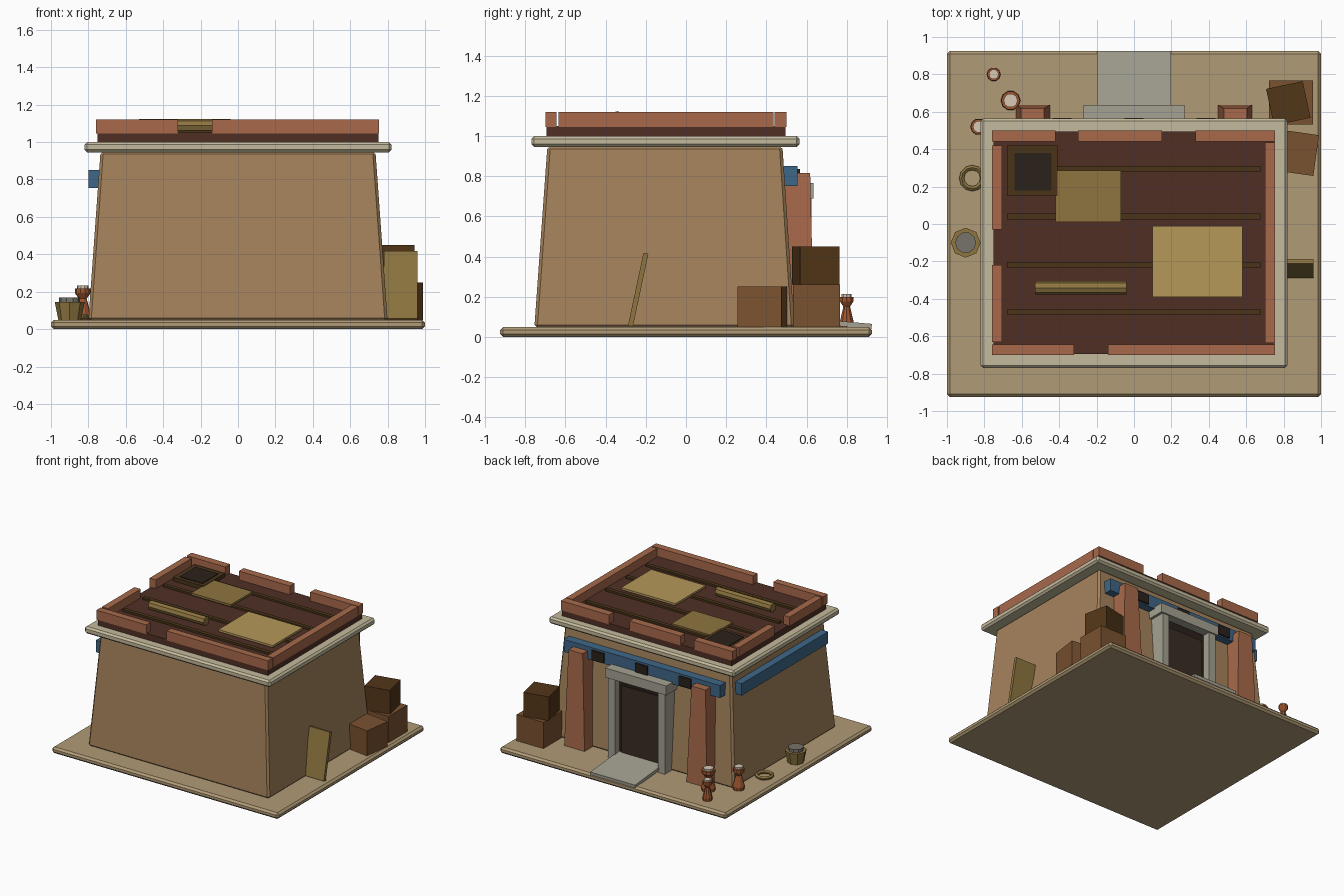
import bpy, bmesh
from math import radians, cos, sin, pi
from mathutils import Matrix

if "Cube" in bpy.data.objects:
    bpy.data.objects.remove(bpy.data.objects["Cube"])


def material(name, hex_code):
    m = bpy.data.materials.new(name)
    rgb = [int(hex_code[i:i + 2], 16) / 255 for i in (0, 2, 4)]
    m.diffuse_color = [((c + 0.055) / 1.055) ** 2.4 for c in rgb] + [1]
    m.use_nodes = True
    m.node_tree.nodes["Principled BSDF"].inputs["Base Color"].default_value = m.diffuse_color
    return m


SAND = material("sand", "B09B76")
MUD = material("mud_wall", "A5835C")
PLASTER = material("plaster", "C4BA9C")
ROOF = material("roof_clay", "502F25")
BRICK = material("brick", "A86A4B")
DARK_WOOD = material("dark_wood", "4A3419")
CRATE = material("crate_wood", "7A5230")
CRATE_DARK = material("crate_dark", "523618")
STRAW = material("straw", "B6985A")
STRAW_DARK = material("straw_dark", "8E7540")
BLACK = material("dark_opening", "2A211B")
DOOR = material("door", "3A2C22")
BLUE = material("blue_paint", "3F6787")
STONE = material("stone", "A5A192")
CLAY = material("jar_clay", "A0562F")
LIP = material("jar_lip", "D8C8B4")
METAL = material("grey_fill", "77746C")


def finish(name, bm, mat, bevel=0):
    bmesh.ops.recalc_face_normals(bm, faces=bm.faces)
    me = bpy.data.meshes.new(name)
    bm.to_mesh(me)
    bm.free()
    ob = bpy.data.objects.new(name, me)
    bpy.context.collection.objects.link(ob)
    me.materials.append(mat)
    if bevel:
        mod = ob.modifiers.new("bevel", "BEVEL")
        mod.width = bevel
        mod.segments = 1
    return ob


def frustum(name, mat, x, y, z, top_x=None, top_y=None, bevel=0):
    """Box from ranges, optionally with a different top rectangle."""
    bm = bmesh.new()
    rings = []
    for (xa, xb), (ya, yb), h in ((x, y, z[0]), (top_x or x, top_y or y, z[1])):
        rings.append([bm.verts.new((px, py, h)) for px, py in
                      ((xa, ya), (xb, ya), (xb, yb), (xa, yb))])
    a, b = rings
    bm.faces.new(a)
    bm.faces.new(b)
    for i in range(4):
        j = (i + 1) % 4
        bm.faces.new((a[i], a[j], b[j], b[i]))
    return finish(name, bm, mat, bevel)


def turned_box(name, mat, centre, size, axis="Z", angle=0):
    bm = bmesh.new()
    bmesh.ops.create_cube(bm, size=1, matrix=Matrix.Translation(centre)
                          @ Matrix.Rotation(radians(angle), 4, axis)
                          @ Matrix.Diagonal((*size, 1)))
    return finish(name, bm, mat)


def lathe(name, mat, x, y, profile, sides, closed=False):
    """Revolve (radius, z) points; ends are capped unless the profile is closed."""
    bm = bmesh.new()
    rings = [[bm.verts.new((x + r * cos(2 * pi * k / sides), y + r * sin(2 * pi * k / sides), z))
              for k in range(sides)] for r, z in profile]
    pairs = list(zip(rings, rings[1:]))
    if closed:
        pairs.append((rings[-1], rings[0]))
    else:
        bm.faces.new(rings[0])
        bm.faces.new(rings[-1])
    for a, b in pairs:
        for k in range(sides):
            n = (k + 1) % sides
            bm.faces.new((a[k], a[n], b[n], b[k]))
    return finish(name, bm, mat)


# Ground slab, battered walls, cornice and roof
frustum("ground_slab", SAND, (-1, 1), (-0.925, 0.925), (0, 0.05), bevel=0.015)
frustum("walls", MUD, (-0.8, 0.8), (-0.755, 0.54), (0.045, 0.95),
        (-0.735, 0.735), (-0.69, 0.48), bevel=0.015)
frustum("cornice", PLASTER, (-0.82, 0.82), (-0.77, 0.565), (0.945, 1.0), bevel=0.014)
frustum("roof", ROOF, (-0.75, 0.75), (-0.695, 0.495), (0.99, 1.05))

# Broken parapet
for i, (x, y) in enumerate([
        ((-0.76, -0.42), (0.44, 0.5)), ((-0.3, 0.15), (0.44, 0.5)), ((0.33, 0.755), (0.44, 0.5)),
        ((-0.76, -0.32), (-0.7, -0.645)), ((-0.14, 0.755), (-0.7, -0.645)),
        ((-0.76, -0.705), (-0.03, 0.42)), ((-0.76, -0.705), (-0.63, -0.22)),
        ((0.7, 0.755), (-0.635, 0.435))]):
    frustum(f"parapet_{i + 1}", BRICK, x, y, (1.045, 1.12))

# Roof battens, hatch, mats and rolled mat
for i, y in enumerate((-0.47, -0.22, 0.04, 0.295)):
    frustum(f"roof_batten_{i + 1}", DARK_WOOD, (-0.68, 0.675), (y - 0.016, y + 0.016), (1.045, 1.065))
frustum("hatch_frame", DARK_WOOD, (-0.68, -0.41), (0.15, 0.42), (1.045, 1.08))
frustum("hatch_opening", BLACK, (-0.64, -0.44), (0.18, 0.38), (1.07, 1.085))
frustum("small_mat", STRAW_DARK, (-0.42, -0.07), (0.01, 0.285), (1.06, 1.077))
frustum("large_mat", STRAW, (0.1, 0.58), (-0.39, -0.01), (1.06, 1.077))
bm = bmesh.new()
bmesh.ops.create_cone(bm, cap_ends=True, segments=8, radius1=0.036, radius2=0.036, depth=0.49,
                      matrix=Matrix.Translation((-0.285, -0.342, 1.088)) @ Matrix.Rotation(pi / 2, 4, "Y"))
finish("rolled_mat", bm, STRAW_DARK)

# Doorway on the rear face
frustum("door_recess", BLACK, (-0.2, 0.2), (0.48, 0.565), (0.045, 0.69))
frustum("door_panel", DOOR, (-0.165, 0.165), (0.5, 0.575), (0.06, 0.63))
for side, s in (("left", -1), ("right", 1)):
    frustum(f"door_jamb_{side}", STONE, sorted((s * 0.19, s * 0.25)), (0.49, 0.625), (0.045, 0.7))
frustum("door_lintel", STONE, (-0.27, 0.27), (0.48, 0.635), (0.69, 0.765))
turned_box("door_ramp", STONE, (0, 0.745, 0.068), (0.395, 0.36, 0.025), "X", -5)

# Tapered pilasters beside the door
for side, s in (("left", -1), ("right", 1)):
    frustum(f"pilaster_{side}", BRICK, sorted((s * 0.45, s * 0.63)), (0.48, 0.637), (0.045, 0.815),
            sorted((s * 0.48, s * 0.605)), (0.46, 0.618))

# Painted bands and small windows
frustum("rear_band", BLUE, (-0.69, 0.69), (0.47, 0.555), (0.75, 0.85))
frustum("side_band", BLUE, (-0.8, -0.73), (-0.65, 0.44), (0.755, 0.85))
for i, x in enumerate((-0.385, 0, 0.385)):
    frustum(f"window_{i + 1}", BLACK, (x - 0.052, x + 0.052), (0.5, 0.568), (0.76, 0.835))

# Crates and leaning plank
turned_box("crate_lower", CRATE, (0.84, 0.65, 0.155), (0.235, 0.235, 0.21))
turned_box("crate_upper", CRATE_DARK, (0.825, 0.645, 0.355), (0.2, 0.2, 0.19), angle=12)
turned_box("crate_single", CRATE, (0.875, 0.38, 0.15), (0.2, 0.22, 0.2), angle=-8)
turned_box("leaning_plank", STRAW_DARK, (0.87, -0.238, 0.235), (0.18, 0.025, 0.37), "X", -12)

# Clay jars with pale lips
for i, (x, y, r, h) in enumerate(((-0.75, 0.8, 0.035, 0.165), (-0.66, 0.66, 0.05, 0.18),
                                  (-0.83, 0.52, 0.042, 0.185))):
    z = 0.048
    lathe(f"jar_{i + 1}", CLAY, x, y, [(r, z), (r * 1.05, z + h * 0.15), (r * 0.5, z + h * 0.62),
                                       (r, z + h * 0.78), (r, z + h * 0.92)], 10)
    lathe(f"jar_lip_{i + 1}", LIP, x, y, [(r * 0.75, z + h * 0.85), (r * 0.75, z + h)], 10)

# Rope ring and bucket
lathe("rope_ring", STRAW_DARK, -0.865, 0.245,
      [(0.07, 0.06), (0.057, 0.048), (0.043, 0.06), (0.043, 0.07), (0.057, 0.08), (0.07, 0.07)], 12, True)
lathe("bucket", STRAW_DARK, -0.9, -0.1, [(0.06, 0.045), (0.08, 0.145)], 8)
lathe("bucket_fill", METAL, -0.9, -0.1, [(0.056, 0.12), (0.056, 0.17)], 10)
